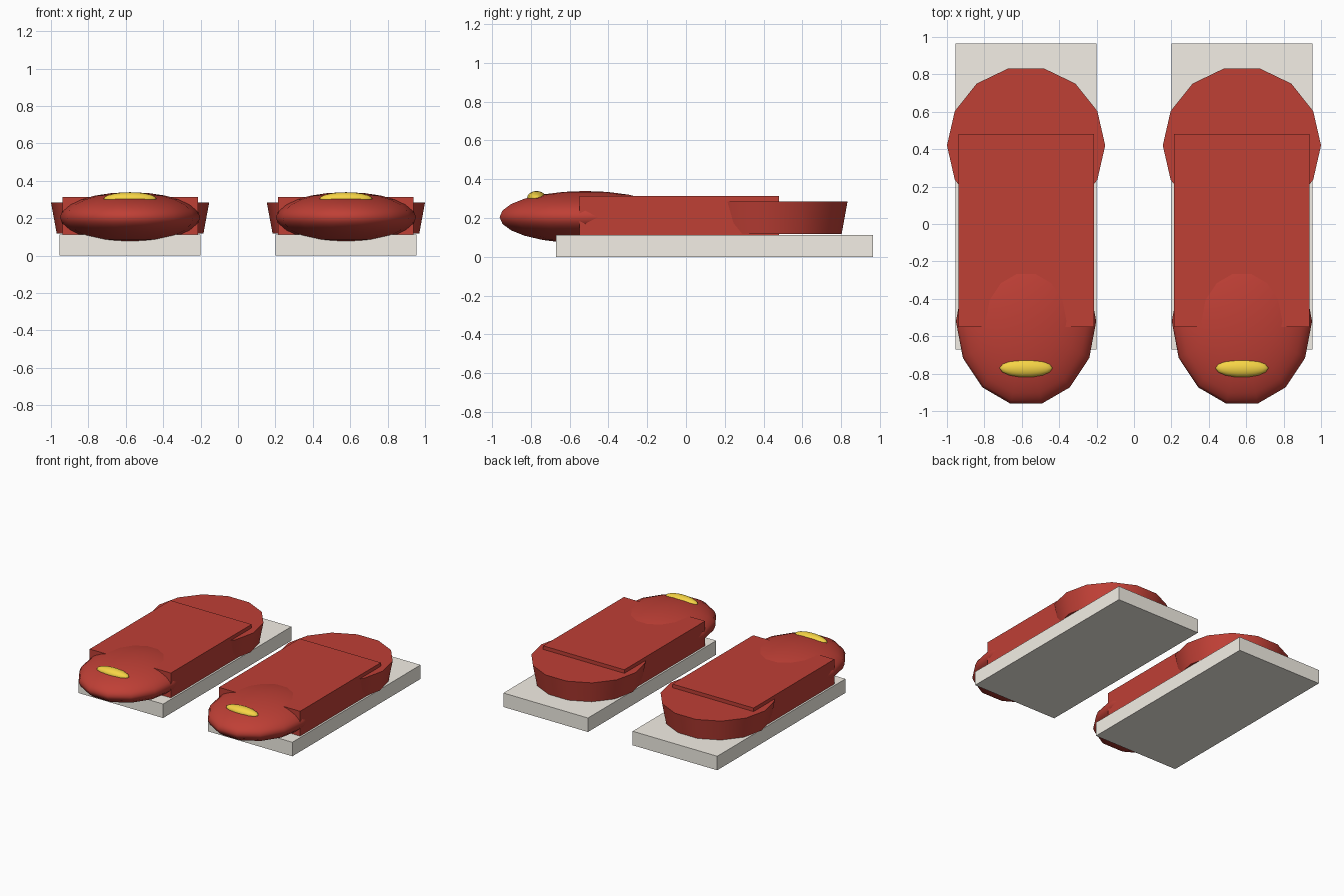
import bpy, math

if "Cube" in bpy.data.objects:
    bpy.data.objects.remove(bpy.data.objects["Cube"])


def material(name, rgb):
    m = bpy.data.materials.new(name)
    m.diffuse_color = (*rgb, 1)
    m.use_nodes = True
    m.node_tree.nodes["Principled BSDF"].inputs["Base Color"].default_value = m.diffuse_color
    return m


RED = material("red", (0.52, 0.05, 0.036))
CREAM = material("cream", (0.90, 0.865, 0.79))
YELLOW = material("yellow", (0.92, 0.66, 0.06))


def finish(name, mat, smooth=False):
    ob = bpy.context.object
    ob.name = name
    ob.data.materials.append(mat)
    if smooth:
        bpy.ops.object.shade_smooth_by_angle(angle=math.radians(40))
    return ob


def box(name, mat, x, y0, y1, z0, z1, width):
    bpy.ops.mesh.primitive_cube_add(size=1, location=(x, (y0 + y1) / 2, (z0 + z1) / 2))
    bpy.context.object.scale = (width, y1 - y0, z1 - z0)
    return finish(name, mat)


def ellipsoid(name, mat, loc, radii, segments, rings):
    # Quarter turn puts a vertex column at each side, so local x runs along y
    bpy.ops.mesh.primitive_uv_sphere_add(segments=segments, ring_count=rings, radius=1,
                                         location=loc, rotation=(0, 0, math.pi / 2))
    bpy.context.object.scale = (radii[1], radii[0], radii[2])
    ob = finish(name, mat)
    bpy.ops.object.shade_smooth()
    return ob


for side, x in (("left", -0.577), ("right", 0.577)):
    # Flat sole and boxy upper
    box(side + "_sole", CREAM, x, -0.67, 0.965, 0, 0.113, 0.755)
    box(side + "_upper", RED, x, -0.55, 0.48, 0.113, 0.313, 0.725)
    # Flared 14-sided heel cup
    bpy.ops.mesh.primitive_cone_add(vertices=14, radius1=0.392, radius2=0.423, depth=0.167,
                                    location=(x, 0.42, 0.2005), rotation=(0, 0, math.pi / 2))
    finish(side + "_heel", RED, True)
    # Rounded toe with a small yellow badge
    ellipsoid(side + "_toe", RED, (x, -0.52, 0.204), (0.375, 0.452, 0.135), 14, 12)
    ellipsoid(side + "_toe_badge", YELLOW, (x, -0.77, 0.303), (0.142, 0.05, 0.036), 14, 10)
